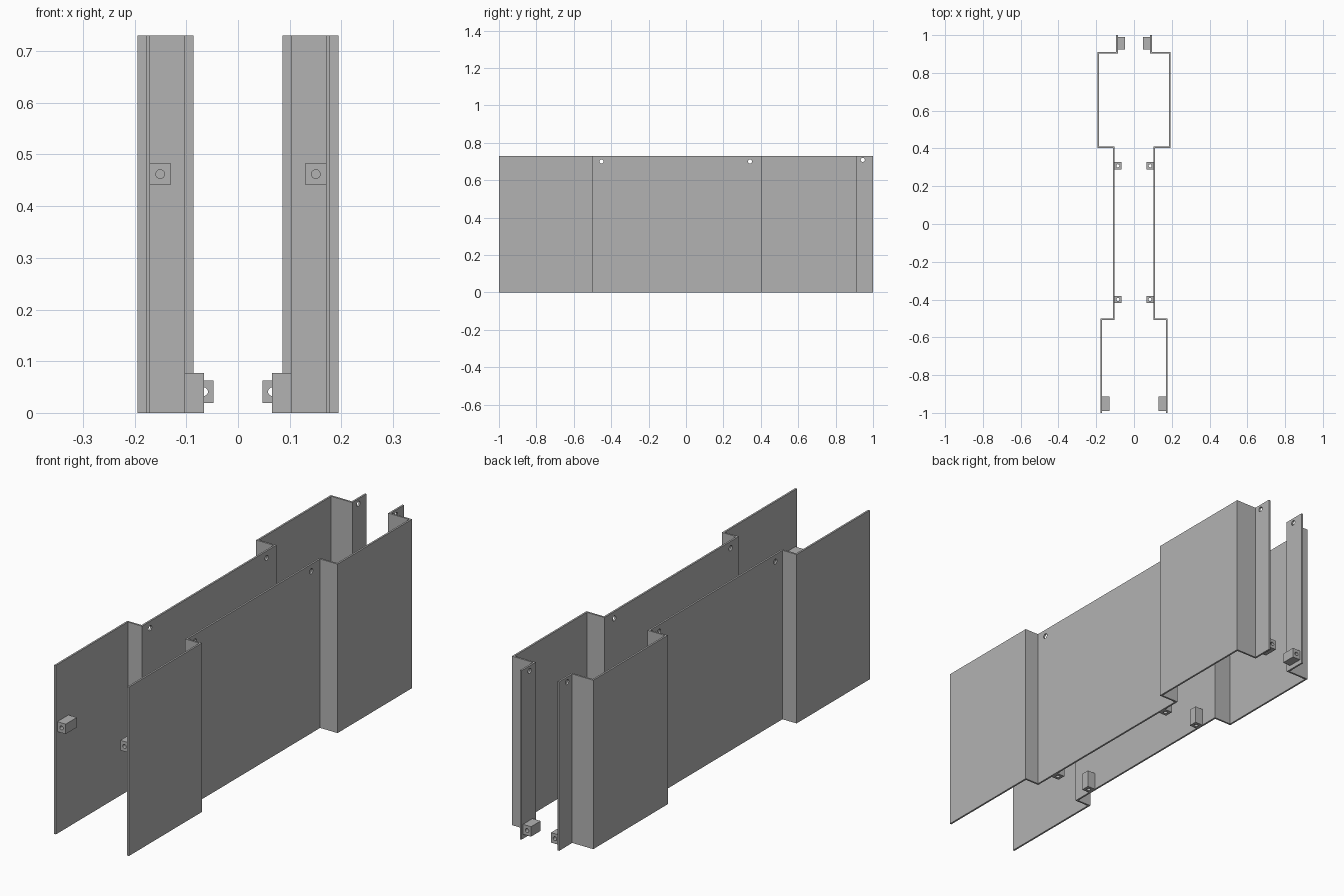
import bpy, bmesh, math
from mathutils import Matrix, Vector

cube = bpy.data.objects.get("Cube")
if cube:
    bpy.data.objects.remove(cube, do_unlink=True)

grey = bpy.data.materials.new("plain grey")
grey.use_nodes = True
GREY = (0.45, 0.45, 0.45, 1)
grey.diffuse_color = GREY
grey.node_tree.nodes["Principled BSDF"].inputs["Base Color"].default_value = GREY

T = 0.008      # sheet thickness
HEIGHT = 0.73


def finish(bm, name):
    bmesh.ops.recalc_face_normals(bm, faces=bm.faces)
    mesh = bpy.data.meshes.new(name)
    bm.to_mesh(mesh)
    bm.free()
    mesh.materials.append(grey)
    obj = bpy.data.objects.new(name, mesh)
    bpy.context.collection.objects.link(obj)
    return obj


def box(name, lo, hi):
    lo, hi = Vector(lo), Vector(hi)
    bm = bmesh.new()
    bmesh.ops.create_cube(bm, size=1, matrix=Matrix.Translation((lo + hi) / 2)
                          @ Matrix.Diagonal((*(hi - lo), 1)))
    return finish(bm, name)


def drill(obj, centre, axis, radius):
    """Cut a round through hole along the given axis."""
    turn = Vector((0, 0, 1)).rotation_difference(Vector(axis)).to_matrix().to_4x4()
    bm = bmesh.new()
    bmesh.ops.create_cone(bm, cap_ends=True, segments=24, radius1=radius, radius2=radius,
                          depth=0.2, matrix=Matrix.Translation(centre) @ turn)
    cutter = finish(bm, "hole_cutter")
    cutter.hide_render = True
    mod = obj.modifiers.new("hole", 'BOOLEAN')
    mod.operation, mod.solver, mod.object = 'DIFFERENCE', 'EXACT', cutter
    bpy.context.view_layer.objects.active = obj
    bpy.ops.object.modifier_apply(modifier=mod.name)
    bpy.data.objects.remove(cutter, do_unlink=True)


# Inner and outer outline of the folded sheet, seen from above (x, y)
FRONT, MID, REAR, TAIL = 0.1705, 0.103, 0.1865, 0.086
inner = [(FRONT, -1), (FRONT, -0.5 - T), (MID, -0.5 - T), (MID, 0.402 + T),
         (REAR, 0.402 + T), (REAR, 0.911 - T), (TAIL, 0.911 - T), (TAIL, 1)]
outer = [(FRONT + T, -1), (FRONT + T, -0.5), (MID + T, -0.5), (MID + T, 0.402),
         (REAR + T, 0.402), (REAR + T, 0.911), (TAIL + T, 0.911), (TAIL + T, 1)]

for side, s in (("left", 1), ("right", -1)):
    # Folded side panel
    bm = bmesh.new()
    low = [[bm.verts.new((s * x, y, 0)) for x, y in line] for line in (inner, outer)]
    for i in range(len(inner) - 1):
        bm.faces.new((low[0][i], low[0][i + 1], low[1][i + 1], low[1][i]))
    up = bmesh.ops.extrude_face_region(bm, geom=bm.faces[:], use_keep_orig=True)
    bmesh.ops.translate(bm, vec=(0, 0, HEIGHT),
                        verts=[v for v in up["geom"] if isinstance(v, bmesh.types.BMVert)])
    panel = finish(bm, side + "_panel")

    # Screw holes along the upper edge
    for x, y, z in ((MID, -0.452, 0.70), (MID, 0.342, 0.70), (TAIL, 0.945, 0.708)):
        drill(panel, (s * x, y, z), (1, 0, 0), 0.011)

    # Upright mounting blocks on the middle section
    for place, y in (("front", -0.40), ("rear", 0.308)):
        block = box(f"{side}_middle_{place}_block",
                    (min(s * MID, s * 0.0655), y - 0.019, 0),
                    (max(s * MID, s * 0.0655), y + 0.019, 0.077))
        drill(block, (s * 0.085, y, 0.04), (0, 0, 1), 0.0085)

    # Lengthwise mounting blocks at both ends
    for place, x0, x1, y0, y1, z in (("front", 0.1305, FRONT, -0.99, -0.914, 0.462),
                                     ("tail", 0.0475, TAIL, 0.925, 0.99, 0.041)):
        block = box(f"{side}_{place}_block",
                    (min(s * x0, s * x1), y0, z - 0.0215),
                    (max(s * x0, s * x1), y1, z + 0.0215))
        drill(block, (s * (x0 + x1) / 2, (y0 + y1) / 2, z), (0, 1, 0), 0.0085)
